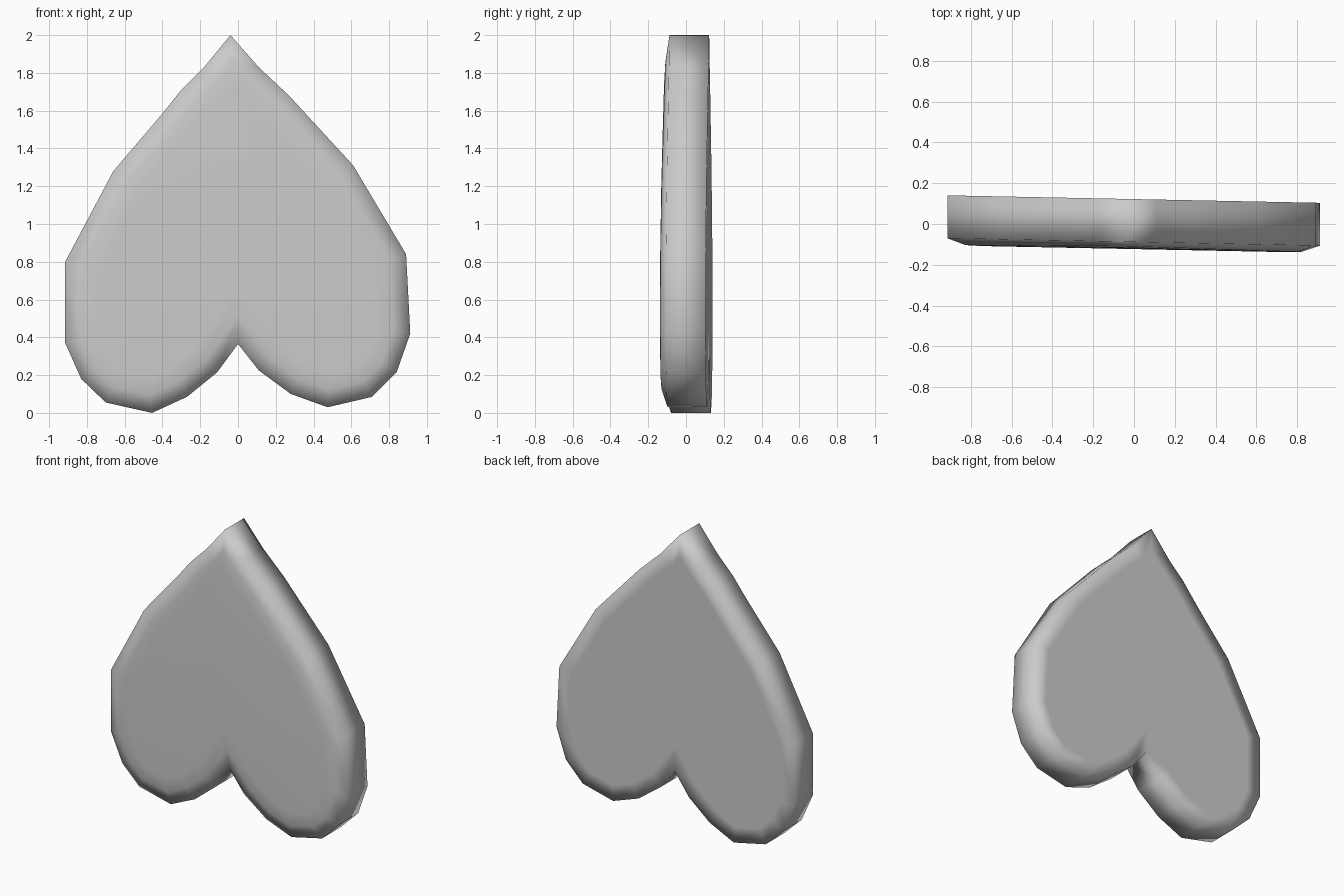
import bpy, bmesh

if "Cube" in bpy.data.objects:
    bpy.data.objects.remove(bpy.data.objects["Cube"])

# Heart outline (x, z), point up, lobes down
outline = [(-0.04, 2.0), (-0.18, 1.83), (-0.30, 1.71), (-0.40, 1.585), (-0.66, 1.28),
           (-0.915, 0.80), (-0.915, 0.37), (-0.83, 0.18), (-0.70, 0.055), (-0.455, 0.0),
           (-0.27, 0.085), (-0.11, 0.215), (0.0, 0.365), (0.11, 0.225), (0.28, 0.10),
           (0.475, 0.03), (0.71, 0.085), (0.84, 0.215), (0.912, 0.42), (0.89, 0.84),
           (0.61, 1.31), (0.27, 1.68), (0.11, 1.83)]
BACK, RIM, FRONT = 0.122, -0.088, -0.12

bm = bmesh.new()
n = len(outline)
back = [bm.verts.new((x, BACK, z)) for x, z in outline]
rim = [bm.verts.new((x, RIM, z)) for x, z in outline]

# Side wall, front and back caps
for i in range(n):
    j = (i + 1) % n
    bm.faces.new((back[i], back[j], rim[j], rim[i]))
front_face = bm.faces.new(rim)
back_face = bm.faces.new(back[::-1])
bmesh.ops.recalc_face_normals(bm, faces=bm.faces[:])

# Flat back with a border ring that carries the soft shading
bmesh.ops.inset_region(bm, faces=[back_face], thickness=0.10, use_even_offset=True)

# Slightly puffed front: shallow bevel ring, then a gently raised middle
bmesh.ops.inset_region(bm, faces=[front_face], thickness=0.09, use_even_offset=True)
for v in front_face.verts:
    v.co.y = FRONT + 0.012 * max(0.0, v.co.z - 1.0)
bmesh.ops.inset_region(bm, faces=[front_face], thickness=0.08, use_even_offset=True)
for v in front_face.verts:
    v.co.y = FRONT - 0.003 + 0.008 * max(0.0, v.co.z - 1.0)

# Slight twist of the whole slab about the vertical
for v in bm.verts:
    v.co.y -= 0.02 * v.co.x
bmesh.ops.triangulate(bm, faces=[f for f in bm.faces if len(f.verts) > 4])
bmesh.ops.recalc_face_normals(bm, faces=bm.faces[:])
for f in bm.faces:
    f.smooth = True

mesh = bpy.data.meshes.new("heart_slab")
bm.to_mesh(mesh)
bm.free()
heart = bpy.data.objects.new("heart_slab", mesh)
bpy.context.collection.objects.link(heart)
